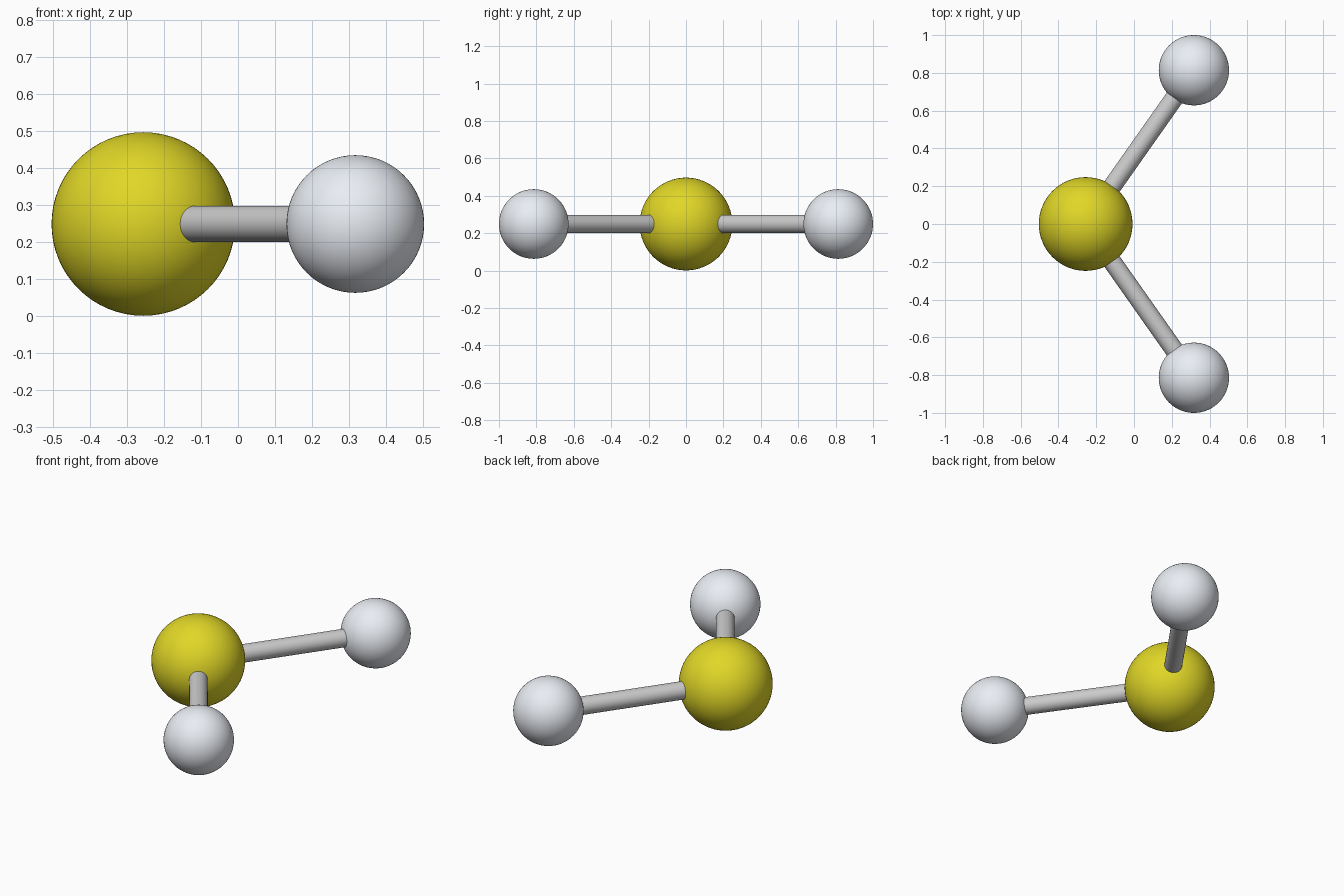
import bpy
from mathutils import Vector

if "Cube" in bpy.data.objects:
    bpy.data.objects.remove(bpy.data.objects["Cube"])

Z = 0.249
CENTRE = Vector((-0.256, 0, Z))


def material(name, rgb):
    m = bpy.data.materials.new(name)
    m.diffuse_color = (*rgb, 1)
    m.use_nodes = True
    m.node_tree.nodes["Principled BSDF"].inputs["Base Color"].default_value = m.diffuse_color
    return m


def finish(name, mat=None):
    ob = bpy.context.object
    ob.name = name
    bpy.ops.object.shade_smooth_by_angle()
    if mat:
        ob.data.materials.append(mat)
    return ob


def atom(name, pos, radius, mat):
    bpy.ops.mesh.primitive_uv_sphere_add(segments=64, ring_count=32, radius=radius, location=pos)
    return finish(name, mat)


def bond(name, a, b, radius=0.049):
    d = b - a
    bpy.ops.mesh.primitive_cylinder_add(vertices=32, radius=radius, depth=d.length,
                                        location=(a + b) / 2,
                                        rotation=d.to_track_quat('Z', 'Y').to_euler())
    return finish(name)


yellow = material("yellow", (0.75, 0.68, 0.02))
white = material("pale_white", (0.82, 0.85, 0.9))

# Large central atom
atom("central_atom", CENTRE, 0.248, yellow)

# Two outer atoms with their connecting rods
for side, s in (("front", -1), ("back", 1)):
    end = Vector((0.317, s * 0.814, Z))
    atom(side + "_atom", end, 0.186, white)
    bond(side + "_bond", CENTRE, end)
